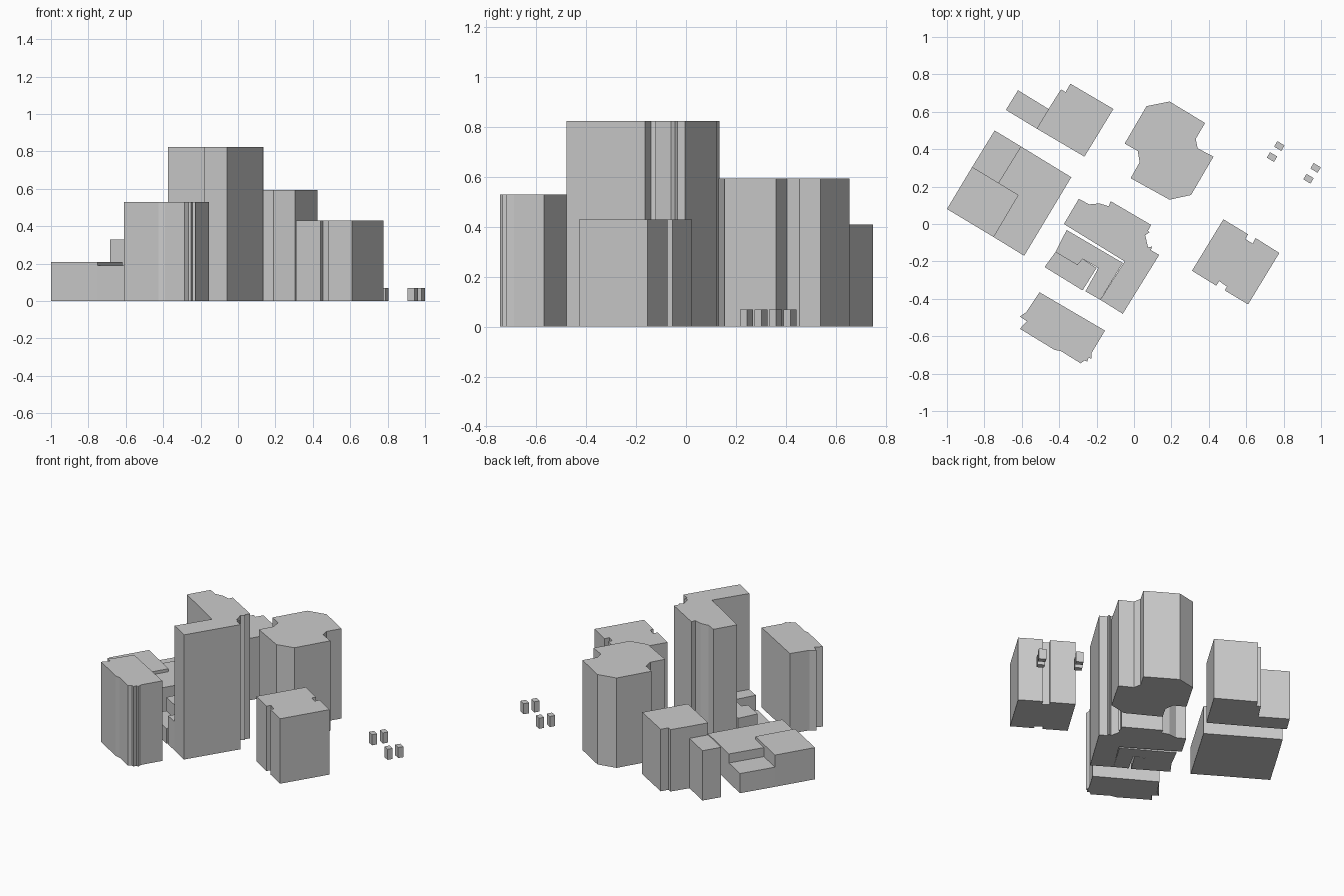
import bpy, bmesh, math
from mathutils import Matrix


def finish(name, bm):
    bmesh.ops.recalc_face_normals(bm, faces=bm.faces)
    mesh = bpy.data.meshes.new(name)
    bm.to_mesh(mesh)
    bm.free()
    bpy.context.collection.objects.link(bpy.data.objects.new(name, mesh))


def block(name, height, outline):
    """Extrude a footprint from the ground up to a flat roof."""
    bm = bmesh.new()
    base = bm.faces.new([bm.verts.new((x, y, 0)) for x, y in outline])
    ext = bmesh.ops.extrude_face_region(bm, geom=[base], use_keep_orig=True)
    top = [v for v in ext["geom"] if isinstance(v, bmesh.types.BMVert)]
    bmesh.ops.translate(bm, verts=top, vec=(0, 0, height))
    finish(name, bm)


# back left building, two heights
block("back_annex", 0.33, [(-.62, .715), (-.457, .615), (-.52, .51), (-.685, .61)])
block("back_block", 0.41, [(-.457, .615), (-.39, .72), (-.366, .705), (-.34, .75),
                           (-.11, .615), (-.265, .36), (-.52, .51)])

# low stepped building on the left
block("left_terrace", 0.13, [(-.745, .5), (-.605, .415), (-.725, .22), (-.865, .305)])
block("left_wing", 0.21, [(-.865, .305), (-.617, .155), (-.75, -.07), (-1, .08)])
block("left_main", 0.19, [(-.605, .415), (-.335, .25), (-.587, -.17), (-.75, -.07),
                          (-.617, .155), (-.725, .22)])

# front left tower
block("front_tower", 0.53, [(-.505, -.365), (-.155, -.57), (-.227, -.69), (-.227, -.72),
                            (-.243, -.715), (-.25, -.735), (-.265, -.73), (-.285, -.745),
                            (-.39, -.68), (-.425, -.673), (-.61, -.56), (-.573, -.52),
                            (-.61, -.495), (-.575, -.47)])

# tall central tower
block("central_tower", 0.825, [(-.375, 0), (-.295, .135), (-.24, .105), (-.185, .11),
                               (-.135, .095), (-.125, .122), (.092, -.005), (.075, -.035),
                               (.083, -.045), (.06, -.06), (.075, -.125), (.097, -.12),
                               (.09, -.14), (.135, -.165), (-.06, -.48), (-.18, -.405),
                               (-.05, -.2)])

# low courtyard buildings beside the tower
block("courtyard_wing", 0.19, [(-.36, -.032), (-.06, -.208), (-.18, -.405), (-.26, -.36),
                               (-.19, -.235), (-.275, -.187), (-.302, -.22), (-.42, -.15)])
block("courtyard_block", 0.10, [(-.42, -.15), (-.302, -.22), (-.275, -.187), (-.2, -.235),
                                (-.275, -.355), (-.478, -.23)])

# right tower with notched sides
block("right_tower", 0.43, [(.478, .025), (.61, -.055), (.595, -.08), (.635, -.105),
                            (.65, -.075), (.777, -.155), (.61, -.43), (.485, -.355),
                            (.497, -.335), (.455, -.305), (.44, -.33), (.31, -.25)])

# back many-sided tower
block("back_tower", 0.595, [(.067, .63), (.19, .655), (.38, .54), (.33, .455), (.34, .405),
                            (.425, .36), (.305, .155), (.19, .13), (-.018, .245),
                            (.03, .33), (.02, .39), (-.05, .43)])

# four small kiosks
for i, (x, y) in enumerate([(.777, .417), (.738, .358), (.971, .3), (.933, .242)]):
    bm = bmesh.new()
    bmesh.ops.create_cube(bm, size=1, matrix=Matrix.Translation((x, y, .035))
                          @ Matrix.Rotation(math.radians(-31), 4, 'Z')
                          @ Matrix.Diagonal((.045, .034, .07, 1)))
    finish(f"kiosk_{i + 1}", bm)
